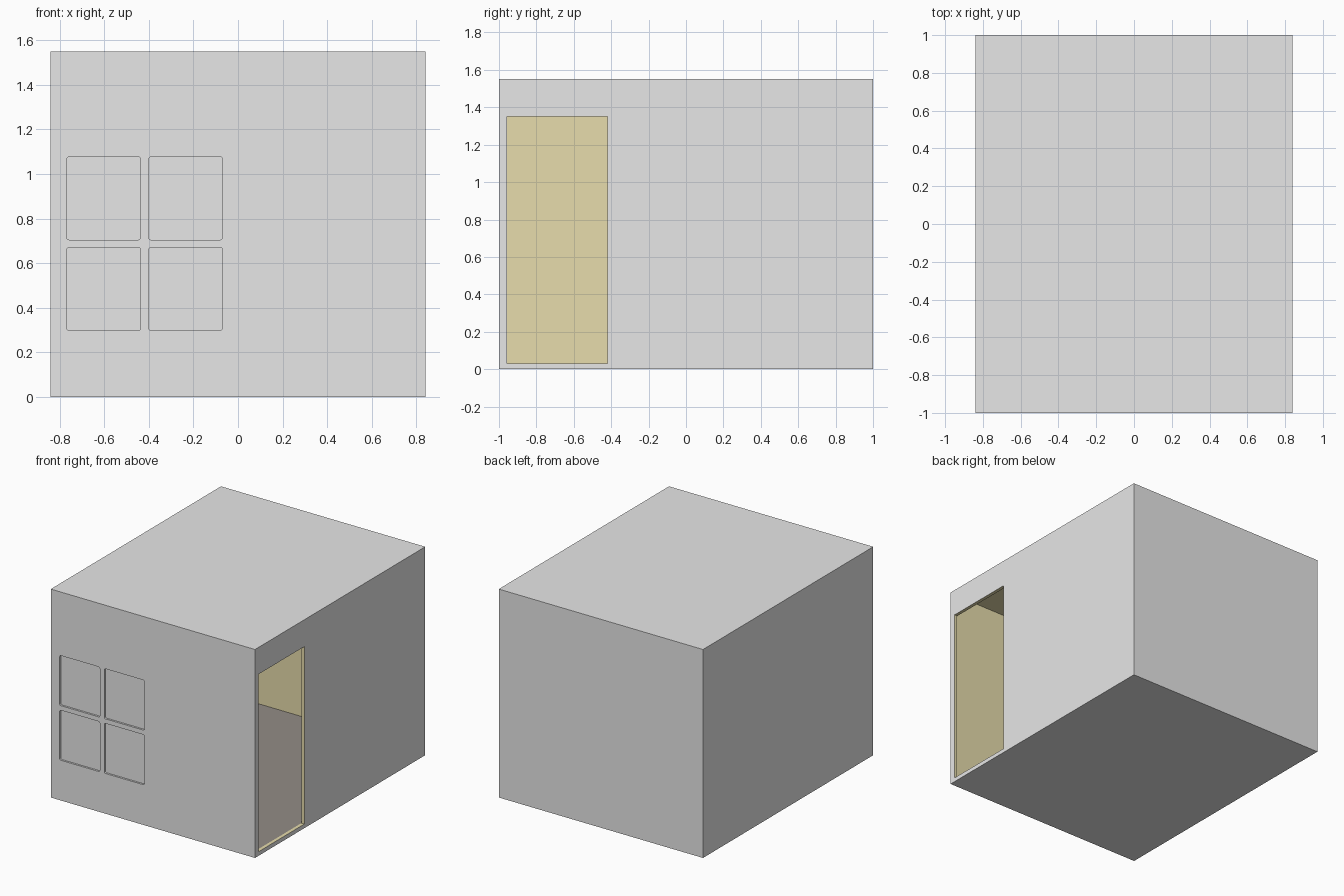
import bpy, bmesh
from mathutils import Vector

if "Cube" in bpy.data.objects:
    bpy.data.objects.remove(bpy.data.objects["Cube"])

HX, HY, H = 0.84, 1.0, 1.55      # outer half width, half depth, height
T = 0.025                        # wall thickness


def material(name, rgb):
    m = bpy.data.materials.new(name)
    m.diffuse_color = (*rgb, 1)
    m.use_nodes = True
    m.node_tree.nodes["Principled BSDF"].inputs["Base Color"].default_value = m.diffuse_color
    return m


GREY = material("wall_grey", (0.8, 0.8, 0.8))
CREAM = material("interior_cream", (0.88, 0.79, 0.455))
FLOOR = material("floor_brown", (0.29, 0.264, 0.237))
GLASS = material("window_white", (1.0, 1.0, 1.0))


def box(name, lo, hi, mat=None, round_y=0):
    """Box from corner to corner; round_y rounds the edges running along y."""
    lo, hi = Vector(lo), Vector(hi)
    bm = bmesh.new()
    bmesh.ops.create_cube(bm, size=1)
    for v in bm.verts:
        v.co = Vector(((lo[i] + hi[i]) / 2 + v.co[i] * (hi[i] - lo[i])) for i in range(3))
    if round_y:
        edges = [e for e in bm.edges
                 if abs(e.verts[0].co.y - e.verts[1].co.y) > 1e-4]
        bmesh.ops.bevel(bm, geom=edges, offset=round_y, segments=3,
                        profile=0.5, affect='EDGES')
    me = bpy.data.meshes.new(name)
    bm.to_mesh(me)
    bm.free()
    ob = bpy.data.objects.new(name, me)
    bpy.context.collection.objects.link(ob)
    if mat:
        me.materials.append(mat)
    return ob


# Room shell, with the hollow, doorway and window holes cut out
room = box("room_shell", (-HX, -HY, 0), (HX, HY, H))
windows = [(x0, x0 + 0.33, z0, z0 + 0.372)
           for x0 in (-0.767, -0.4) for z0 in (0.299, 0.705)]
cutters = [
    box("hollow_cutter", (-HX + T, -HY + T, 0.03), (HX - T, HY - T, H - T)),
    box("door_cutter", (HX - 0.1, -0.957, 0.0305), (HX + 0.1, -0.42, 1.35)),
]
for x0, x1, z0, z1 in windows:
    cutters.append(box("window_cutter", (x0, -HY - 0.1, z0),
                       (x1, -HY + 0.1, z1), round_y=0.01))

bpy.context.view_layer.objects.active = room
for c in cutters:
    c.hide_render = True
    mod = room.modifiers.new("cut", 'BOOLEAN')
    mod.operation, mod.solver, mod.object = 'DIFFERENCE', 'EXACT', c
    bpy.ops.object.modifier_apply(modifier=mod.name)
for c in cutters:
    bpy.data.objects.remove(c)

# Colours: grey outside and window reveals, cream inside and door frame, brown floor
room.data.materials.clear()
for m in (GREY, CREAM, FLOOR):
    room.data.materials.append(m)
for p in room.data.polygons:
    c = p.center
    outside = (abs(c.x) > HX - 0.003 or c.y < -HY + T - 0.005 or c.y > HY - 0.003
               or c.z < 0.003 or c.z > H - 0.003)
    # the doorway sits close to the front but its faces belong to the frame
    if outside:
        p.material_index = 0
    elif p.normal.z > 0.9 and c.z < 0.05 and c.x < HX - T:
        p.material_index = 2
    else:
        p.material_index = 1

# Window panes set back slightly in the front wall
for i, (x0, x1, z0, z1) in enumerate(windows):
    box(f"window_pane_{i + 1}", (x0, -HY + 0.014, z0),
        (x1, -HY + 0.02, z1), GLASS, round_y=0.01)
